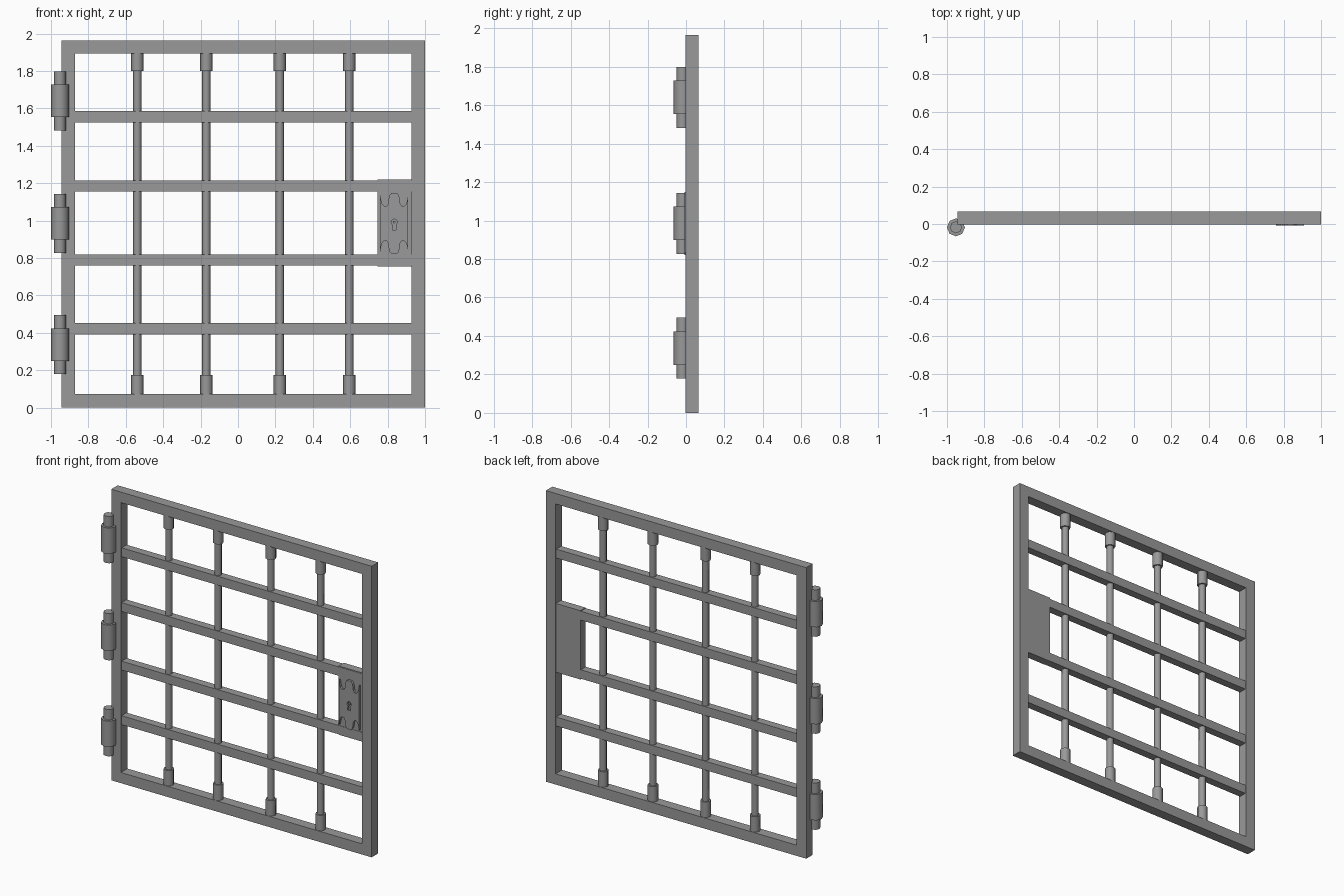
import bpy, bmesh, math

if "Cube" in bpy.data.objects:
    bpy.data.objects.remove(bpy.data.objects["Cube"])

YF, YB = -0.003, 0.066          # front and back planes of the frame
YC = (YF + YB) / 2
iron = bpy.data.materials.new("dark_iron")
iron.diffuse_color = (0.32, 0.32, 0.32, 1)
iron.use_nodes = True
iron.node_tree.nodes["Principled BSDF"].inputs["Base Color"].default_value = iron.diffuse_color


def finish(name, bm, smooth=False):
    bmesh.ops.recalc_face_normals(bm, faces=bm.faces)
    me = bpy.data.meshes.new(name)
    bm.to_mesh(me)
    bm.free()
    me.materials.append(iron)
    ob = bpy.data.objects.new(name, me)
    bpy.context.collection.objects.link(ob)
    if smooth:
        bpy.ops.object.select_all(action='DESELECT')
        ob.select_set(True)
        bpy.context.view_layer.objects.active = ob
        bpy.ops.object.shade_smooth_by_angle(angle=math.radians(50))
    return ob


def box(name, x0, x1, y0, y1, z0, z1):
    bm = bmesh.new()
    bmesh.ops.create_cube(bm, size=1)
    bmesh.ops.scale(bm, vec=(x1 - x0, y1 - y0, z1 - z0), verts=bm.verts)
    bmesh.ops.translate(bm, vec=((x0 + x1) / 2, (y0 + y1) / 2, (z0 + z1) / 2), verts=bm.verts)
    return finish(name, bm)


def rod(name, x, y, z0, z1, r, n=8):
    bm = bmesh.new()
    bmesh.ops.create_cone(bm, cap_ends=True, segments=n, radius1=r, radius2=r, depth=z1 - z0)
    bmesh.ops.translate(bm, vec=(x, y, (z0 + z1) / 2), verts=bm.verts)
    return finish(name, bm, True)


def slab(name, pts, y0, y1):
    """Extrude an x-z outline along y."""
    bm = bmesh.new()
    f = bm.faces.new([bm.verts.new((x, y0, z)) for x, z in pts])
    ext = bmesh.ops.extrude_face_region(bm, geom=[f], use_keep_orig=True)
    bmesh.ops.translate(bm, vec=(0, y1 - y0, 0),
                        verts=[v for v in ext['geom'] if isinstance(v, bmesh.types.BMVert)])
    return finish(name, bm)


# Outer frame: one rectangular ring
bm = bmesh.new()
rects = [(-0.944, 1.0, 0.0, 1.964), (-0.872, 0.928, 0.072, 1.893)]
loops = [[bm.verts.new((x, y, z)) for x, z in ((a, c), (b, c), (b, d), (a, d))]
         for (a, b, c, d), y in ((rects[0], YF), (rects[0], YB), (rects[1], YB), (rects[1], YF))]
for k in range(4):
    p, q = loops[k], loops[(k + 1) % 4]
    for i in range(4):
        j = (i + 1) % 4
        bm.faces.new((p[i], p[j], q[j], q[i]))
finish("frame", bm)

# Horizontal flat bars
for i, z in enumerate((0.422, 0.79, 1.185, 1.555)):
    box(f"cross_bar_{i}", -0.874, 0.93, YC - 0.027, YC + 0.027, z - 0.03, z + 0.03)

# Vertical round bars with end sockets
for i, x in enumerate((-0.538, -0.169, 0.224, 0.595)):
    rod(f"upright_bar_{i}", x, YC, 0.07, 1.895, 0.0225)
    rod(f"lower_socket_{i}", x, YC, 0.07, 0.176, 0.033)
    rod(f"upper_socket_{i}", x, YC, 1.8, 1.895, 0.033)

# Hinges: barrel with a longer pin
for i, z in enumerate((0.337, 0.985, 1.64)):
    rod(f"hinge_barrel_{i}", -0.952, -0.018, z - 0.087, z + 0.087, 0.048)
    rod(f"hinge_pin_{i}", -0.952, -0.018, z - 0.158, z + 0.158, 0.032)

# Lock case, set slightly behind the frame face
CF = 0.007
box("lock_case", 0.745, 0.93, CF, YB - 0.004, 0.756, 1.22)

# Decorative lock plate: a quarter outline mirrored twice
LX, LZ = 0.835, 0.985
quarter = [(0.075, 0.152), (0.071, 0.128), (0.063, 0.102), (0.052, 0.091), (0.040, 0.094),
           (0.032, 0.106), (0.030, 0.128), (0.025, 0.150), (0.014, 0.164)]
top = quarter + [(-x, z) for x, z in reversed(quarter)]
outline = top + [(x, -z) for x, z in reversed(top)]
plate = slab("lock_plate", [(LX + x, LZ + z) for x, z in outline], -0.009, CF + 0.002)

# Keyhole cut through the plate, with a central post inside
KZ = 0.992
arc = [(LX + 0.016 * math.cos(a), KZ + 0.016 * math.sin(a))
       for a in (math.radians(-55 + 290 * k / 12) for k in range(13))]
cut = slab("keyhole_cutter", arc + [(LX - 0.01, 0.949), (LX + 0.01, 0.949)], -0.03, 0.03)
cut.hide_render = True
cut.hide_set(True)
m = plate.modifiers.new("keyhole", 'BOOLEAN')
m.operation = 'DIFFERENCE'
m.solver = 'EXACT'
m.object = cut
post = [(LX + 0.007 * math.cos(k * math.pi / 4), KZ + 0.007 * math.sin(k * math.pi / 4)) for k in range(8)]
slab("keyhole_post", post, -0.008, CF + 0.002)
